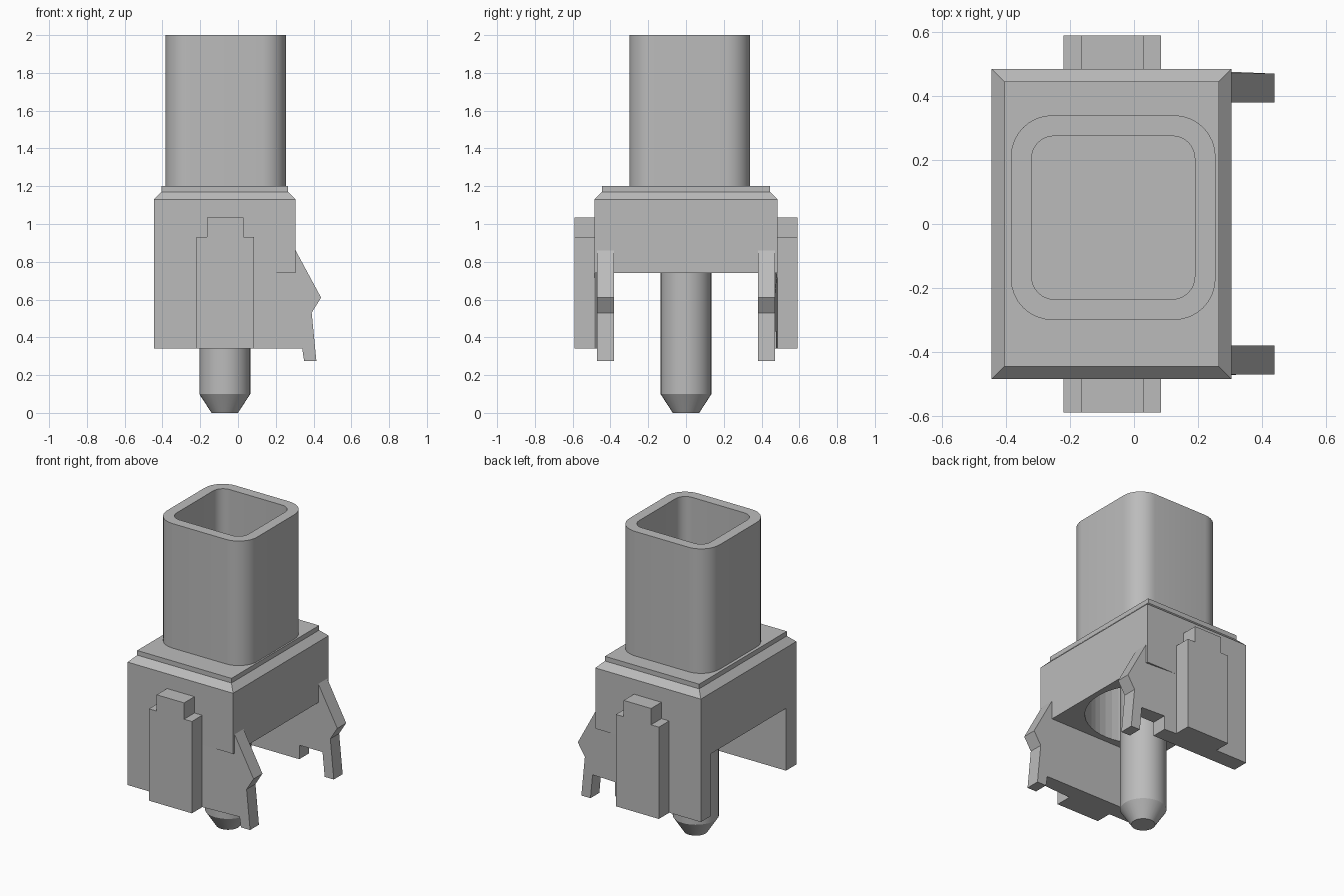
import bpy, bmesh, math

if "Cube" in bpy.data.objects:
    bpy.data.objects.remove(bpy.data.objects["Cube"])

grey = bpy.data.materials.new("plain grey")
grey.diffuse_color = (0.5, 0.5, 0.5, 1)
grey.use_nodes = True
grey.node_tree.nodes["Principled BSDF"].inputs["Base Color"].default_value = grey.diffuse_color


def finish(name, bm, smooth=False):
    bmesh.ops.recalc_face_normals(bm, faces=bm.faces)
    me = bpy.data.meshes.new(name)
    bm.to_mesh(me)
    bm.free()
    me.materials.append(grey)
    ob = bpy.data.objects.new(name, me)
    bpy.context.collection.objects.link(ob)
    if smooth:
        bpy.ops.object.select_all(action='DESELECT')
        ob.select_set(True)
        bpy.context.view_layer.objects.active = ob
        bpy.ops.object.shade_smooth_by_angle(angle=math.radians(30))
    return ob


def loft(name, rings, smooth=False):
    """Skin a stack of closed rings and cap both ends."""
    bm = bmesh.new()
    loops = [[bm.verts.new(p) for p in r] for r in rings]
    n = len(loops[0])
    for a, b in zip(loops, loops[1:]):
        for i in range(n):
            j = (i + 1) % n
            bm.faces.new((a[i], a[j], b[j], b[i]))
    bm.faces.new(loops[0])
    bm.faces.new(loops[-1])
    return finish(name, bm, smooth)


def rect(x0, x1, y, z):
    return [(x0, -y, z), (x1, -y, z), (x1, y, z), (x0, y, z)]


def circle(r, z, n=32):
    return [(-0.07 + r * math.cos(2 * math.pi * i / n),
             r * math.sin(2 * math.pi * i / n), z) for i in range(n)]


def rounded(half, r, z, steps=8):
    """Rounded square centred on the socket axis."""
    pts = []
    for q, (sx, sy) in enumerate([(1, 1), (-1, 1), (-1, -1), (1, -1)]):
        for k in range(steps + 1):
            a = math.pi / 2 * (q + k / steps)
            pts.append((-0.065 + sx * (half - r) + r * math.cos(a),
                        0.02 + sy * (half - r) + r * math.sin(a), z))
    return pts


def prism(name, profile, side, inner, outer):
    """Extrude an x-z profile along y; outer(x) gives the outer depth."""
    return loft(name, [[(x, side * inner, z) for x, z in profile],
                       [(x, side * outer(x), z) for x, z in profile]])


# Chamfered body with a round pocket underneath
body = loft("body", [rect(-0.445, 0.305, 0.485, 0.74),
                     rect(-0.445, 0.305, 0.485, 1.13),
                     rect(-0.405, 0.265, 0.445, 1.17),
                     rect(-0.405, 0.265, 0.445, 1.20)])
cutter = loft("pocket_cutter", [circle(0.34, 0.6, 48), circle(0.34, 1.12, 48)])
cutter.hide_render = True
cutter.hide_viewport = True
cut = body.modifiers.new("pocket", 'BOOLEAN')
cut.object = cutter
cut.operation = 'DIFFERENCE'
cut.solver = 'EXACT'

# Open square tube, closed by a floor at its base
loft("socket_tube", [rounded(0.32, 0.13, 1.195), rounded(0.32, 0.13, 2.0),
                     rounded(0.255, 0.07, 2.0), rounded(0.255, 0.07, 1.21)], True)

# Locating peg with tapered tip
loft("locating_peg", [circle(0.07, 0), circle(0.135, 0.1), circle(0.135, 1.13)], True)

for side, label in ((-1, "front"), (1, "back")):
    # Side plate
    prism(label + "_plate",
          [(-0.445, 0.34), (0.085, 0.34), (0.085, 0.76), (-0.445, 0.76)],
          side, 0.38, lambda x: 0.485)
    # Snap clip, with a notch in the lower edge on the back one
    edge = [(0.085, 0.34), (0.34, 0.34)]
    if side > 0:
        edge = [(0.085, 0.34), (0.17, 0.34), (0.17, 0.43), (0.335, 0.43)]
    prism(label + "_clip",
          edge + [(0.35, 0.275), (0.415, 0.275), (0.39, 0.53), (0.44, 0.61),
                  (0.305, 0.86), (0.295, 0.76), (0.085, 0.76)],
          side, 0.38, lambda x: 0.485 - 0.015 * min(1, (x - 0.085) / 0.22))
    # Stepped guide rib
    prism(label + "_guide_rib",
          [(-0.22, 0.34), (0.085, 0.34), (0.085, 0.93), (0.03, 0.93),
           (0.03, 1.035), (-0.165, 1.035), (-0.165, 0.93), (-0.22, 0.93)],
          side, 0.48, lambda x: 0.59)
